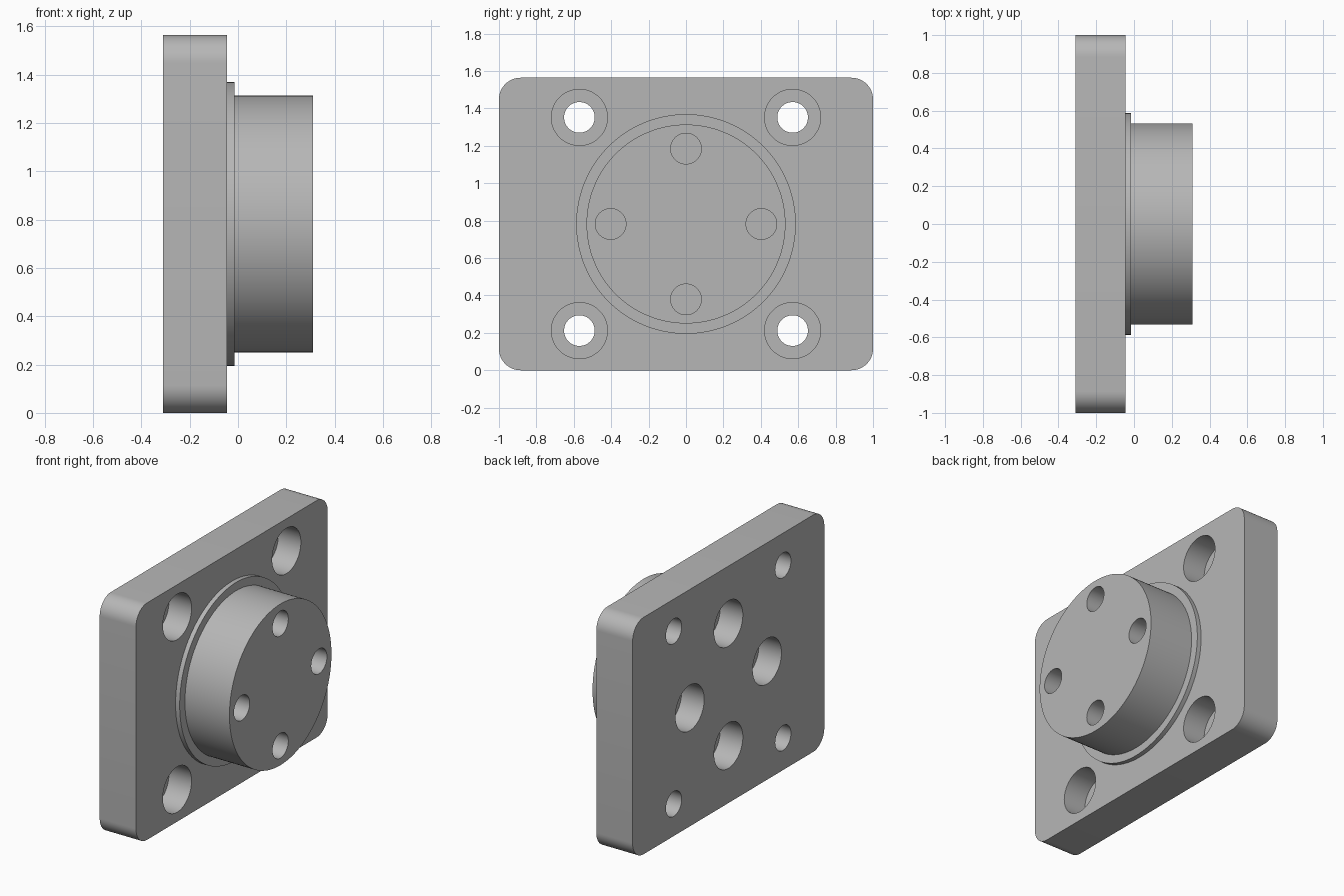
import bpy, bmesh, math
from mathutils import Matrix, Vector

if "Cube" in bpy.data.objects:
    bpy.data.objects.remove(bpy.data.objects["Cube"], do_unlink=True)

MID = 0.782                      # height of the central axis
BACK, FACE, STEP, END = -0.31, -0.045, -0.015, 0.31

metal = bpy.data.materials.new("plain_grey")
metal.use_nodes = True
grey = (0.47, 0.47, 0.47, 1)
metal.diffuse_color = grey
metal.node_tree.nodes["Principled BSDF"].inputs["Base Color"].default_value = grey


def make_object(name, bm):
    mesh = bpy.data.meshes.new(name)
    bmesh.ops.recalc_face_normals(bm, faces=bm.faces)
    bm.to_mesh(mesh)
    bm.free()
    mesh.materials.append(metal)
    obj = bpy.data.objects.new(name, mesh)
    bpy.context.collection.objects.link(obj)
    return obj


def cylinder(name, x0, x1, radius, y=0, z=MID, sides=64):
    bm = bmesh.new()
    place = Matrix.Translation(((x0 + x1) / 2, y, z)) @ Matrix.Rotation(math.pi / 2, 4, "Y")
    bmesh.ops.create_cone(bm, cap_ends=True, segments=sides, radius1=radius,
                          radius2=radius, depth=x1 - x0, matrix=place)
    return make_object(name, bm)


def boolean(target, other, operation):
    mod = target.modifiers.new(operation.title(), "BOOLEAN")
    mod.operation, mod.object, mod.solver = operation, other, "EXACT"
    bpy.context.view_layer.objects.active = target
    bpy.ops.object.modifier_apply(modifier=mod.name)
    bpy.data.objects.remove(other, do_unlink=True)


# Mounting plate with rounded corners
bm = bmesh.new()
size = Vector((FACE - BACK, 2, 2 * MID))
bmesh.ops.create_cube(bm, size=1, matrix=Matrix.Translation(((BACK + FACE) / 2, 0, MID))
                      @ Matrix.Diagonal((*size, 1)))
corners = [e for e in bm.edges
           if abs(e.verts[0].co.x - e.verts[1].co.x) > 0.1]
bmesh.ops.bevel(bm, geom=corners, offset=0.115, segments=12, profile=0.5, affect="EDGES")
body = make_object("flange_plate", bm)

# Locating step and round boss, overlapped to weld into one solid
boolean(body, cylinder("step", FACE - 0.03, STEP, 0.587, sides=128), "UNION")
boolean(body, cylinder("boss", STEP - 0.03, END, 0.532, sides=128), "UNION")

# Counterbored through holes at the plate corners
for sy in (-1, 1):
    for sz in (-1, 1):
        y, z = sy * 0.57, MID + sz * 0.57
        boolean(body, cylinder("cutter", BACK - 0.1, FACE + 0.1, 0.082, y, z), "DIFFERENCE")
        boolean(body, cylinder("cutter", FACE - 0.165, FACE + 0.1, 0.15, y, z), "DIFFERENCE")

# Blind holes in a cross: small in the boss, wide in the back
for i in range(4):
    angle = i * math.pi / 2
    y, z = 0.403 * math.cos(angle), MID + 0.403 * math.sin(angle)
    boolean(body, cylinder("cutter", END - 0.2, END + 0.1, 0.082, y, z), "DIFFERENCE")
    boolean(body, cylinder("cutter", BACK - 0.1, BACK + 0.165, 0.15, y, z), "DIFFERENCE")

bpy.ops.object.select_all(action="DESELECT")
body.select_set(True)
bpy.context.view_layer.objects.active = body
bpy.ops.object.shade_smooth_by_angle(angle=math.radians(30))
